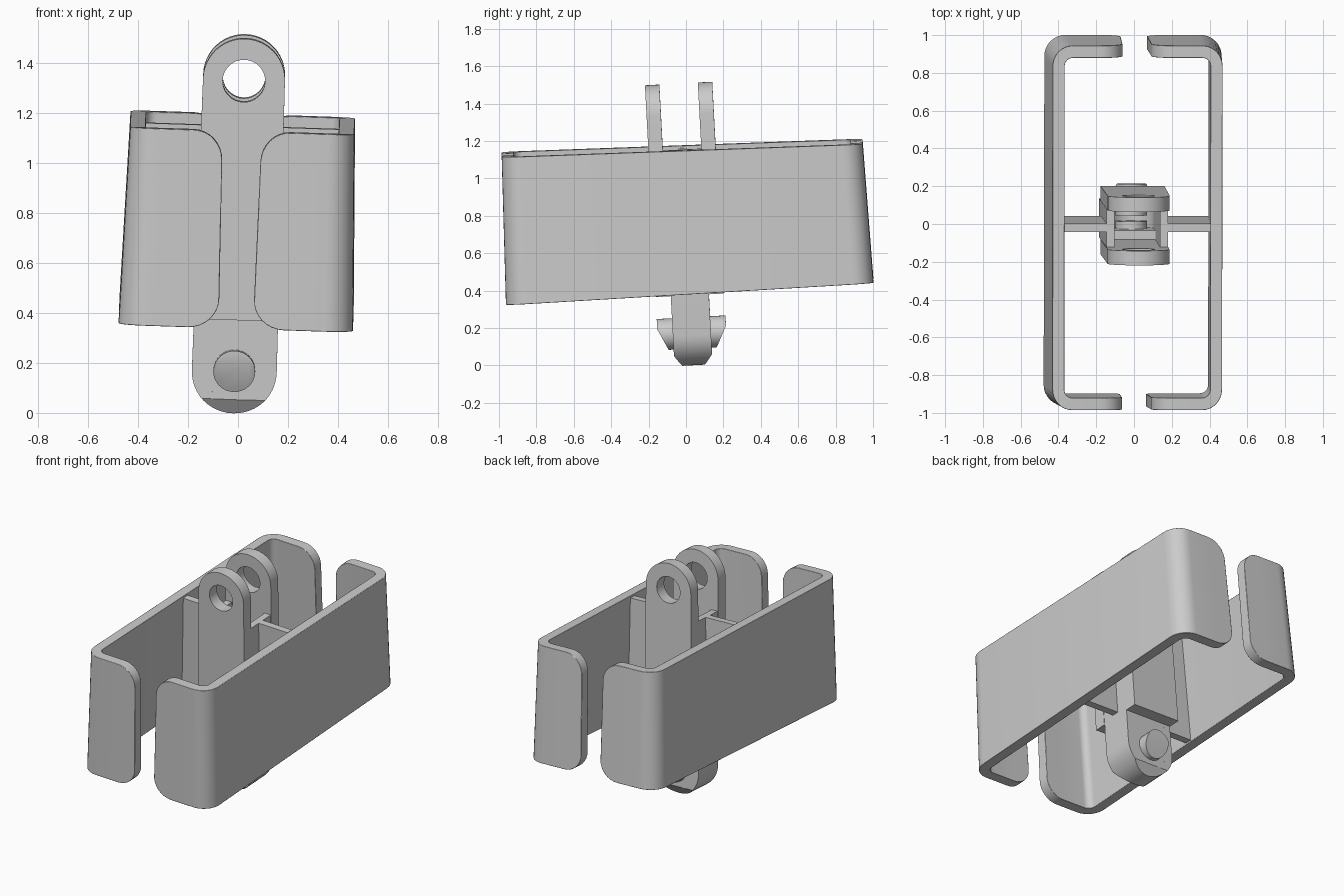
import bpy, bmesh
from math import sin, cos, pi, radians
from mathutils import Matrix, Vector

if "Cube" in bpy.data.objects:
    bpy.data.objects.remove(bpy.data.objects["Cube"])

# the whole link leans slightly about x and y
LEAN = (Matrix.Translation((0.005, 0, 0.765))
        @ Matrix.Rotation(radians(1.9), 4, 'Y') @ Matrix.Rotation(radians(3.05), 4, 'X'))


def finish(name, bm):
    bmesh.ops.recalc_face_normals(bm, faces=bm.faces)
    bm.transform(LEAN)
    me = bpy.data.meshes.new(name)
    bm.to_mesh(me)
    bm.free()
    ob = bpy.data.objects.new(name, me)
    bpy.context.collection.objects.link(ob)
    return ob


def arc(cx, cz, r, a0, a1, n):
    return [(cx + r * cos(a0 + (a1 - a0) * i / n), cz + r * sin(a0 + (a1 - a0) * i / n))
            for i in range(n + 1)]


def prism(name, loops, y0, y1, cuts=()):
    """Extrude xz loops (outline, then holes) along y; slice off with planes."""
    bm = bmesh.new()
    for pts in loops:
        vs = [bm.verts.new((x, y0, z)) for x, z in pts]
        for a, b in zip(vs, vs[1:] + vs[:1]):
            bm.edges.new((a, b))
    bmesh.ops.triangle_fill(bm, edges=bm.edges[:], use_beauty=True, use_dissolve=False)
    res = bmesh.ops.extrude_face_region(bm, geom=bm.faces[:], use_keep_orig=True)
    new = [g for g in res['geom'] if isinstance(g, bmesh.types.BMVert)]
    bmesh.ops.translate(bm, verts=new, vec=(0, y1 - y0, 0))
    for co, no in cuts:
        geom = bm.verts[:] + bm.edges[:] + bm.faces[:]
        bmesh.ops.bisect_plane(bm, geom=geom, plane_co=co, plane_no=no, clear_outer=True)
        edges = [e for e in bm.edges if e.is_boundary]
        if edges:
            bmesh.ops.triangle_fill(bm, edges=edges, use_beauty=True)
    return finish(name, bm)


def box(name, x0, x1, y0, y1, z0, z1):
    return prism(name, [[(x0, z0), (x1, z0), (x1, z1), (x0, z1)]], y0, y1)


def shell(name, side):
    """C-shaped half casing with rounded lip ends."""
    W, L, R, T, gap, lip = 0.46, 0.975, 0.11, 0.066, 0.073, 0.12
    half = []  # stations: x, y, normal, rim cut
    for i in range(9):
        a = pi / 2 * i / 8
        half.append((gap + lip * (1 - cos(a)), -L, 0, -1, lip * (1 - sin(a))))
    for i in range(9):
        a = pi / 2 * i / 8
        half.append((W - R + R * sin(a), -L + R - R * cos(a), sin(a), -cos(a), 0))
    path = half + [(x, -y, nx, -ny, c) for x, y, nx, ny, c in reversed(half)]
    bm = bmesh.new()
    rings = []
    for x, y, nx, ny, c in path:
        top, bot = 0.3985 - 0.0165 * y - c, -0.37 + 0.0067 * y + c
        ring = []
        for t, z in ((0, top), (T, top), (T, bot), (0, bot)):
            px, py = x - nx * t, y - ny * t
            px += z * (0.02 - 0.1 * px)      # draft of the walls
            py *= 1 - 0.025 * z
            ring.append(bm.verts.new((side * px, py, z)))
        rings.append(ring)
    for a, b in zip(rings, rings[1:]):
        for k in range(4):
            bm.faces.new((a[k], a[(k + 1) % 4], b[(k + 1) % 4], b[k]))
    bm.faces.new(rings[0])
    bm.faces.new(rings[-1])
    ob = finish(name, bm)
    bev = ob.modifiers.new("edge_round", 'BEVEL')
    bev.width, bev.segments, bev.limit_method = 0.012, 2, 'ANGLE'
    bev.angle_limit = radians(50)


# casing halves and the webs joining them to the core
for side, tag in ((-1, "left"), (1, "right")):
    shell("casing_" + tag, side)
    xs = sorted((side * 0.14, side * 0.42))
    box("web_" + tag, xs[0], xs[1], -0.0225, 0.0225, -0.36, 0.385)

# slanted bottom of the tongue
chamfers = [(Vector((0, s * 0.1, -0.71)), Vector((0, s * 0.055, -0.04))) for s in (-1, 1)]

# U-shaped core wall that runs from the body down around the tongue
outer = [(-0.163, 0.385)] + arc(0, -0.595, 0.17, pi, 2 * pi, 24) + [(0.163, 0.385)]
inner = [(0.12, 0.385)] + arc(0, -0.595, 0.12, 2 * pi, pi, 24) + [(-0.12, 0.385)]
prism("core_wall", [outer + inner], -0.102, 0.102, chamfers)

prong = [(0.17, -0.385)] + arc(0, 0.58, 0.164, 0, pi, 24) + [(-0.17, -0.385)]
cheek = [(-0.168, -0.37)] + arc(0, -0.595, 0.169, pi, 2 * pi, 24) + [(0.168, -0.37)]
for s, tag in ((-1, "front"), (1, "back")):
    # upper prong plate with pin hole
    prism("prong_" + tag, [prong, arc(0, 0.575, 0.085, 0, 2 * pi * 31 / 32, 31)],
          s * 0.103, s * 0.18)
    # tongue cheek
    prism("tongue_" + tag, [cheek], s * 0.055, s * 0.1015, chamfers)
    # snap pin with a slanted lower end
    prism("pin_" + tag, [arc(0, -0.592, 0.084, 0, 2 * pi * 31 / 32, 31)], s * 0.015, s * 0.184,
          [(Vector((0, s * 0.184, -0.56)), Vector((0, s * 0.12, -0.058)))])

# smooth curved faces, keep edges crisp
for ob in bpy.context.scene.objects:
    ob.select_set(True)
    bpy.context.view_layer.objects.active = ob
bpy.ops.object.shade_smooth_by_angle(angle=radians(30))
